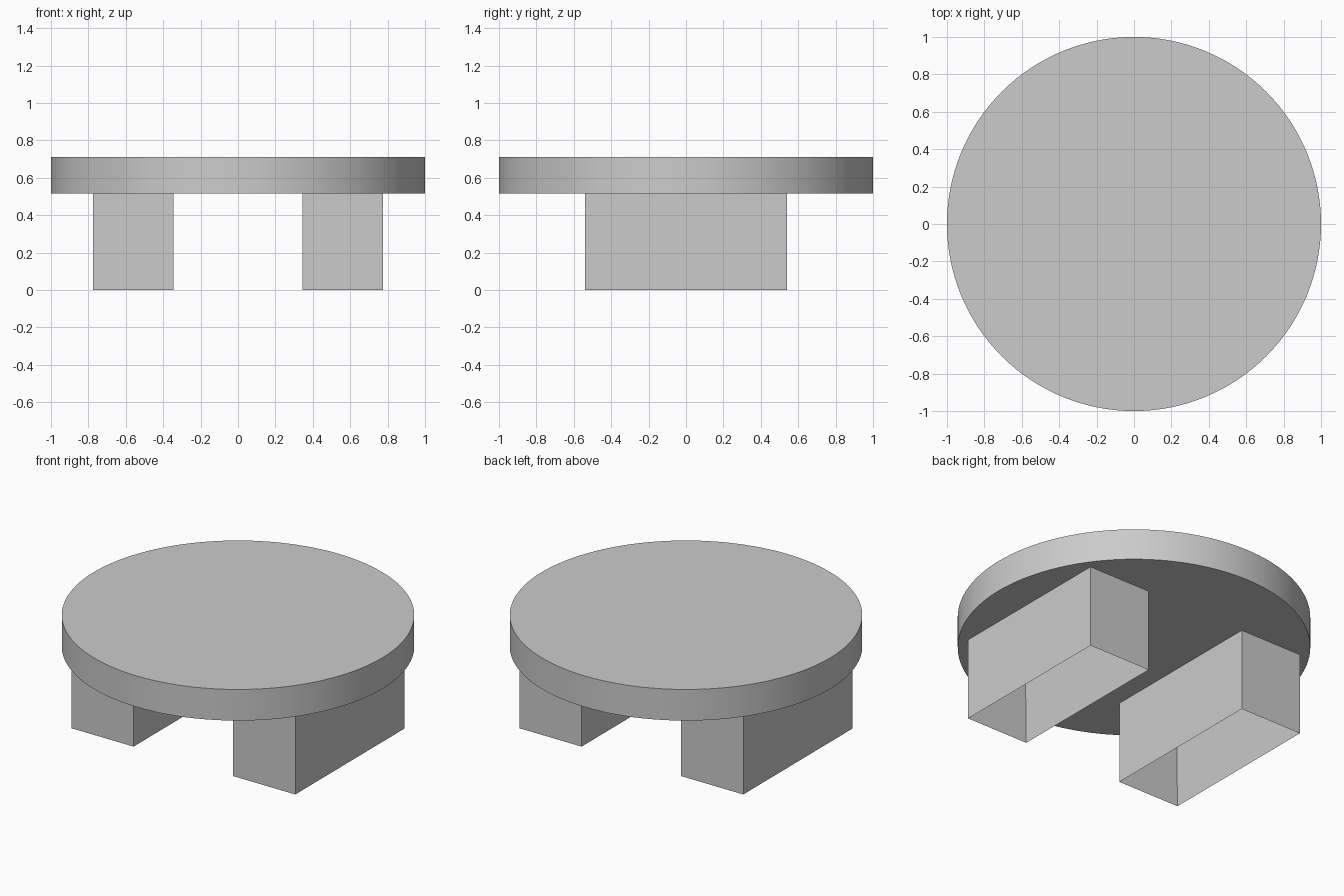
import bpy
import bmesh
import math

if "Cube" in bpy.data.objects:
    bpy.data.objects.remove(bpy.data.objects["Cube"])

LEG_TOP = 0.515
TOP_Z = 0.71
WALL = 0.058

# Single plain grey finish
grey = bpy.data.materials.new("plain_grey")
grey.use_nodes = True
colour = (0.6, 0.6, 0.6, 1)
grey.diffuse_color = colour
grey.node_tree.nodes["Principled BSDF"].inputs["Base Color"].default_value = colour

# Round tabletop
bpy.ops.mesh.primitive_cylinder_add(
    vertices=128, radius=1, depth=TOP_Z - LEG_TOP,
    location=(0, 0, (TOP_Z + LEG_TOP) / 2))
top = bpy.context.object
top.name = "tabletop"
top.data.materials.append(grey)
bpy.ops.object.shade_smooth_by_angle(angle=math.radians(30))


def hollow_leg(name, x):
    """Rectangular tube, open at the floor and closed by the tabletop."""
    bm = bmesh.new()
    bmesh.ops.create_cube(bm, size=1)
    bmesh.ops.scale(bm, vec=(0.43, 1.08, LEG_TOP), verts=bm.verts)
    bmesh.ops.translate(bm, vec=(x, 0, LEG_TOP / 2), verts=bm.verts)
    # Inset the floor face to leave a rim, then sink it up to the tabletop
    floor = min(bm.faces, key=lambda f: f.calc_center_median().z)
    bmesh.ops.inset_region(bm, faces=[floor], thickness=WALL)
    bmesh.ops.translate(bm, vec=(0, 0, LEG_TOP - 0.002), verts=floor.verts)
    mesh = bpy.data.meshes.new(name)
    bm.to_mesh(mesh)
    bm.free()
    mesh.materials.append(grey)
    leg = bpy.data.objects.new(name, mesh)
    bpy.context.collection.objects.link(leg)


# Matching pair of legs
for side, sign in (("left", 1), ("right", -1)):
    hollow_leg(side + "_leg", sign * 0.56)
